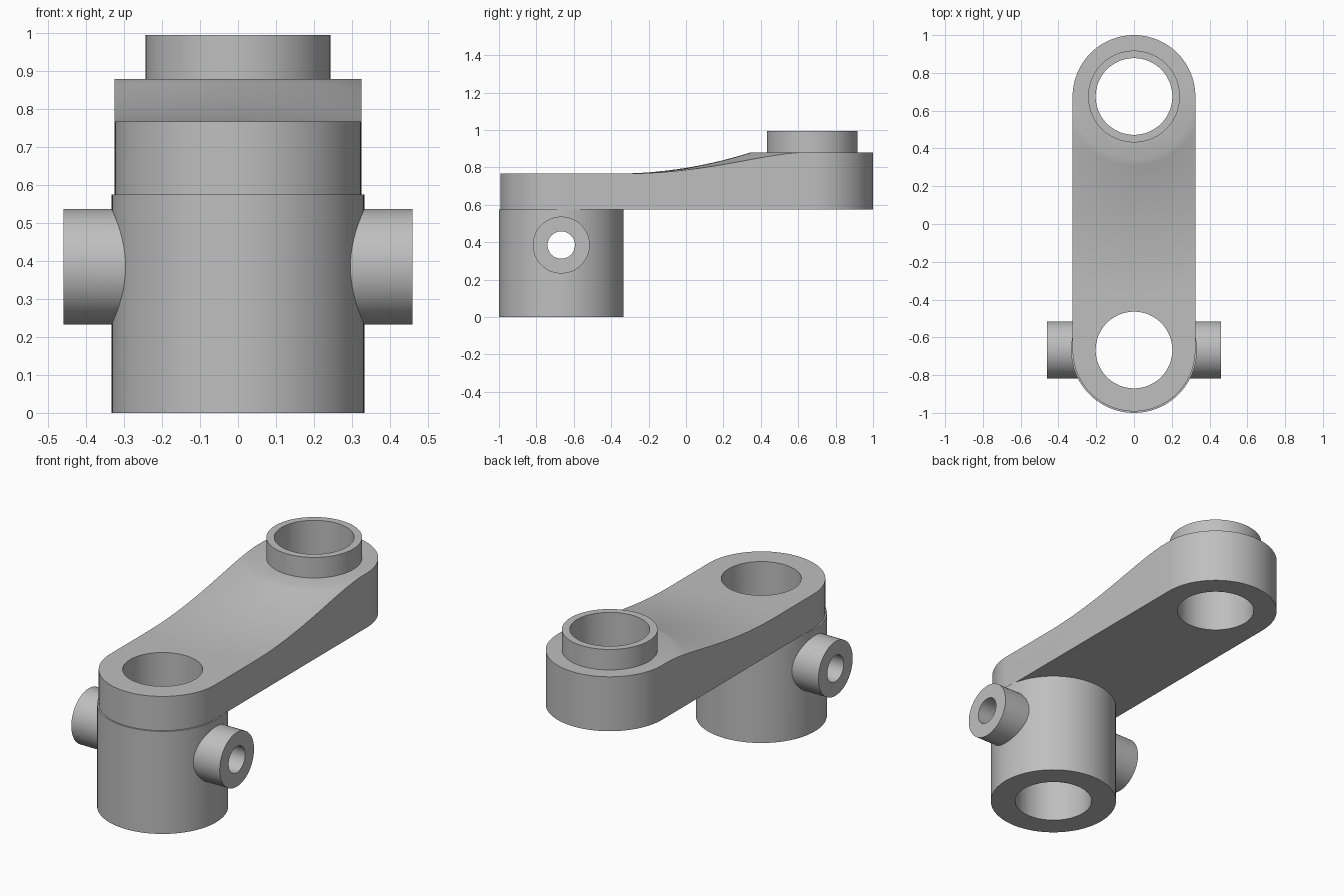
import bpy, bmesh, math
from mathutils import Matrix, Vector

default = bpy.data.objects.get("Cube")
if default:
    bpy.data.objects.remove(default, do_unlink=True)

SEG = 96
FRONT_Y, BACK_Y = -0.667, 0.675
SLEEVE_R, ARM_R, COLLAR_R, BORE_R = 0.333, 0.325, 0.243, 0.203
ARM_Z, LOW_Z, HIGH_Z, TOP_Z = 0.575, 0.767, 0.88, 0.995
PIN_Z, PIN_R, PIN_BORE_R, PIN_X = 0.385, 0.152, 0.073, 0.46

metal = bpy.data.materials.new("grey metal")
metal.use_nodes = True
GREY = (0.52, 0.52, 0.52, 1)
metal.diffuse_color = GREY
metal.node_tree.nodes["Principled BSDF"].inputs["Base Color"].default_value = GREY


def finish(bm, name):
    bmesh.ops.recalc_face_normals(bm, faces=bm.faces)
    mesh = bpy.data.meshes.new(name)
    bm.to_mesh(mesh)
    bm.free()
    mesh.materials.append(metal)
    obj = bpy.data.objects.new(name, mesh)
    bpy.context.collection.objects.link(obj)
    return obj


def prism(name, outline, z0, z1):
    bm = bmesh.new()
    face = bm.faces.new([bm.verts.new((x, y, z0)) for x, y in outline])
    top = bmesh.ops.extrude_face_region(bm, geom=[face])["geom"]
    verts = [v for v in top if isinstance(v, bmesh.types.BMVert)]
    bmesh.ops.translate(bm, verts=verts, vec=(0, 0, z1 - z0))
    return finish(bm, name)


def arc(radius, y, start, sweep, steps):
    angles = [start + sweep * i / steps for i in range(steps + 1)]
    return [(radius * math.cos(a), y + radius * math.sin(a)) for a in angles]


def cylinder(name, radius, y, z0, z1):
    return prism(name, arc(radius, y, 0, math.tau, SEG)[:-1], z0, z1)


def cross_cylinder(name, radius, x0, x1):
    obj = cylinder(name, radius, 0, x0, x1)
    turn = Matrix.Rotation(math.pi / 2, 4, 'Y')
    obj.data.transform(Matrix.Translation((0, FRONT_Y, PIN_Z)) @ turn)
    return obj


def lathe(name, profile, y):
    """Revolve a closed (radius, height) profile about an upright axis."""
    bm = bmesh.new()
    rings = []
    for i in range(SEG):
        a = math.tau * i / SEG
        rings.append([bm.verts.new((r * math.cos(a), y + r * math.sin(a), z))
                      for r, z in profile])
    n = len(profile)
    for i in range(SEG):
        a, b = rings[i], rings[(i + 1) % SEG]
        for j in range(n):
            k = (j + 1) % n
            bm.faces.new((a[j], a[k], b[k], b[j]))
    return finish(bm, name)


def combine(obj, tool, operation):
    """Apply a boolean and discard the tool."""
    mod = obj.modifiers.new("cut", 'BOOLEAN')
    mod.operation, mod.object, mod.solver = operation, tool, 'EXACT'
    bpy.context.view_layer.update()
    graph = bpy.context.evaluated_depsgraph_get()
    mesh = bpy.data.meshes.new_from_object(obj.evaluated_get(graph))
    obj.modifiers.clear()
    obj.data = mesh
    bpy.data.objects.remove(tool, do_unlink=True)


# Upright sleeve with two side bosses and crossing bores
sleeve = cylinder("sleeve", SLEEVE_R, FRONT_Y, 0, ARM_Z)
combine(sleeve, cross_cylinder("side_bosses", PIN_R, -PIN_X, PIN_X), 'UNION')
combine(sleeve, cylinder("sleeve_bore", BORE_R, FRONT_Y, -0.1, 1.1), 'DIFFERENCE')
combine(sleeve, cross_cylinder("pin_bore", PIN_BORE_R, -0.6, 0.6), 'DIFFERENCE')

# Round-ended arm, hollowed by a revolved ramp around the far end
outline = (arc(ARM_R, BACK_Y, 0, math.pi, SEG // 2)
           + arc(ARM_R, FRONT_Y, math.pi, math.pi, SEG // 2))
arm = prism("arm", outline, ARM_Z, HIGH_Z)
R_IN, R_OUT, STEPS = 0.33, 1.05, 20
ramp = []
for i in range(STEPS + 1):
    t = i / STEPS
    ramp.append((R_OUT + (R_IN - R_OUT) * t, LOW_Z + (HIGH_Z - LOW_Z) * t * t))
ramp += [(R_IN, 1.2), (2, 1.2), (2, LOW_Z)]
combine(arm, lathe("ramp_cutter", ramp, BACK_Y), 'DIFFERENCE')
for y in (FRONT_Y, BACK_Y):
    combine(arm, cylinder("arm_bore", BORE_R, y, 0, 1.2), 'DIFFERENCE')

# Raised collar on the far end
collar = lathe("collar", [(BORE_R, HIGH_Z), (COLLAR_R, HIGH_Z),
                          (COLLAR_R, TOP_Z), (BORE_R, TOP_Z)], BACK_Y)

# Smooth round walls, keep rims crisp
bpy.ops.object.select_all(action='DESELECT')
for obj in (sleeve, arm, collar):
    obj.select_set(True)
bpy.context.view_layer.objects.active = arm
bpy.ops.object.shade_smooth_by_angle(angle=math.radians(25))
